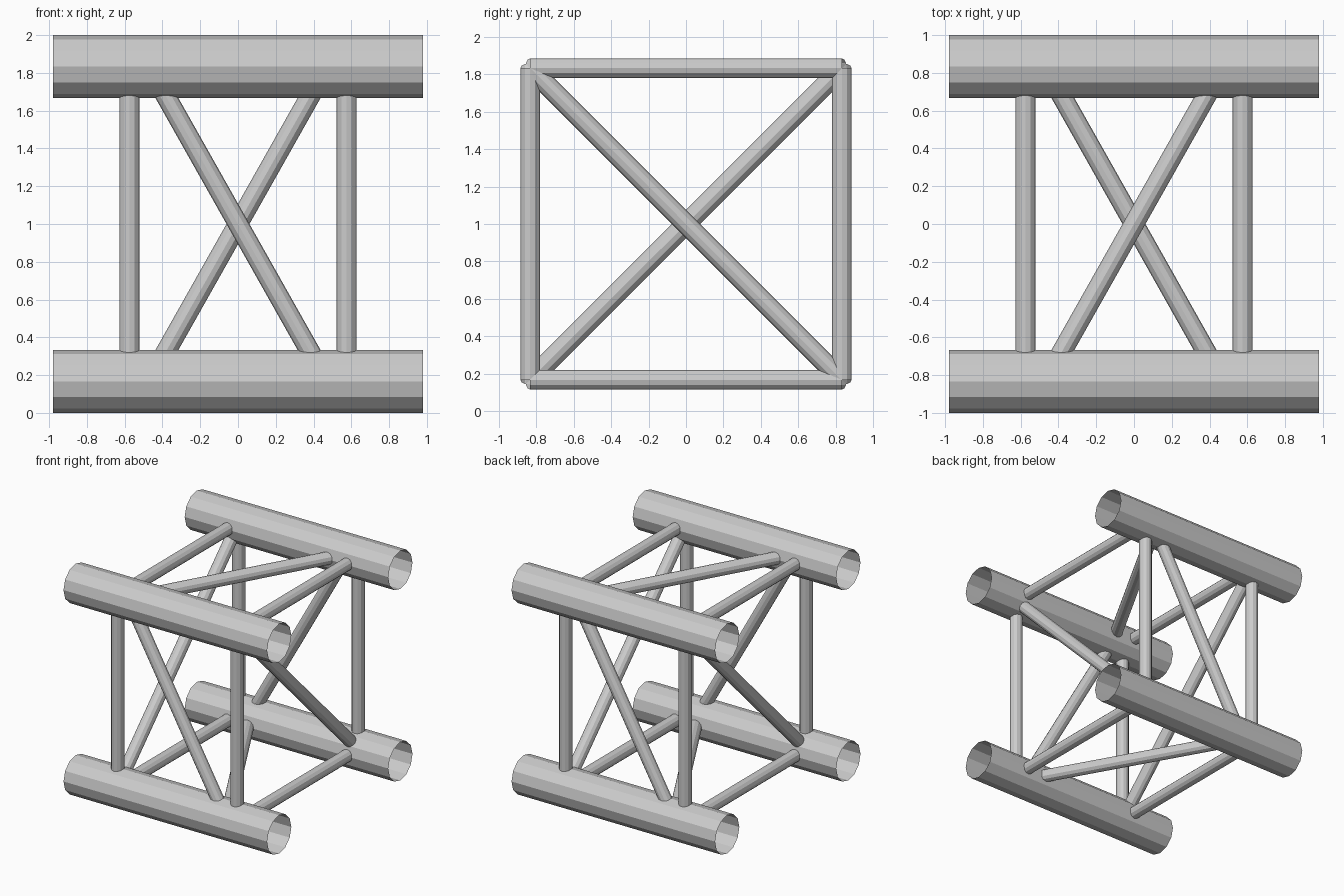
import bpy, bmesh
from mathutils import Vector

cube = bpy.data.objects.get("Cube")
if cube:
    bpy.data.objects.remove(cube, do_unlink=True)

C = 0.833          # chord offset from the truss axis
MID = 1.0          # height of the truss axis
HALF = 0.98        # half length of the chords
BRACE_X = 0.575    # position of the square frames
DIAG_X = 0.47      # reach of the side diagonals
CHORD_R, BRACE_R, SIDES = 0.167, 0.053, 12

metal = bpy.data.materials.new("light grey metal")
metal.use_nodes = True
GREY = (0.6, 0.6, 0.6, 1)
metal.diffuse_color = GREY
metal.node_tree.nodes["Principled BSDF"].inputs["Base Color"].default_value = GREY


def tube(name, a, b, radius):
    """Open thin tube from a to b, given relative to the truss axis."""
    a, b = Vector(a), Vector(b)
    axis = b - a
    bm = bmesh.new()
    bmesh.ops.create_cone(bm, cap_ends=False, segments=SIDES,
                          radius1=radius, radius2=radius, depth=axis.length)
    mesh = bpy.data.meshes.new(name)
    bm.to_mesh(mesh)
    bm.free()
    mesh.materials.append(metal)
    obj = bpy.data.objects.new(name, mesh)
    obj.rotation_mode = 'QUATERNION'
    obj.rotation_quaternion = axis.to_track_quat('Z', 'Y')
    obj.location = (a + b) / 2 + Vector((0, 0, MID))
    bpy.context.collection.objects.link(obj)


# Four main chords
for y, depth in ((-C, "front"), (C, "back")):
    for z, level in ((-C, "bottom"), (C, "top")):
        tube(f"{level}_{depth}_chord", (-HALF, y, z), (HALF, y, z), CHORD_R)

# Two square frames, each with one cross diagonal
for s, side in ((-1, "right"), (1, "left")):
    x = s * BRACE_X
    for t, depth, level in ((-C, "front", "bottom"), (C, "back", "top")):
        tube(f"{side}_{depth}_post", (x, t, -C), (x, t, C), BRACE_R)
        tube(f"{side}_{level}_crossbar", (x, -C, t), (x, C, t), BRACE_R)
    tube(f"{side}_frame_diagonal", (x, -C, s * C), (x, C, -s * C), BRACE_R)

# Diagonals on the front, back, top and bottom faces
for s, depth, level in ((-1, "front", "bottom"), (1, "back", "top")):
    d = s * DIAG_X
    tube(f"{depth}_diagonal", (-d, s * C, -C), (d, s * C, C), BRACE_R)
    tube(f"{level}_diagonal", (-d, -C, s * C), (d, C, s * C), BRACE_R)
